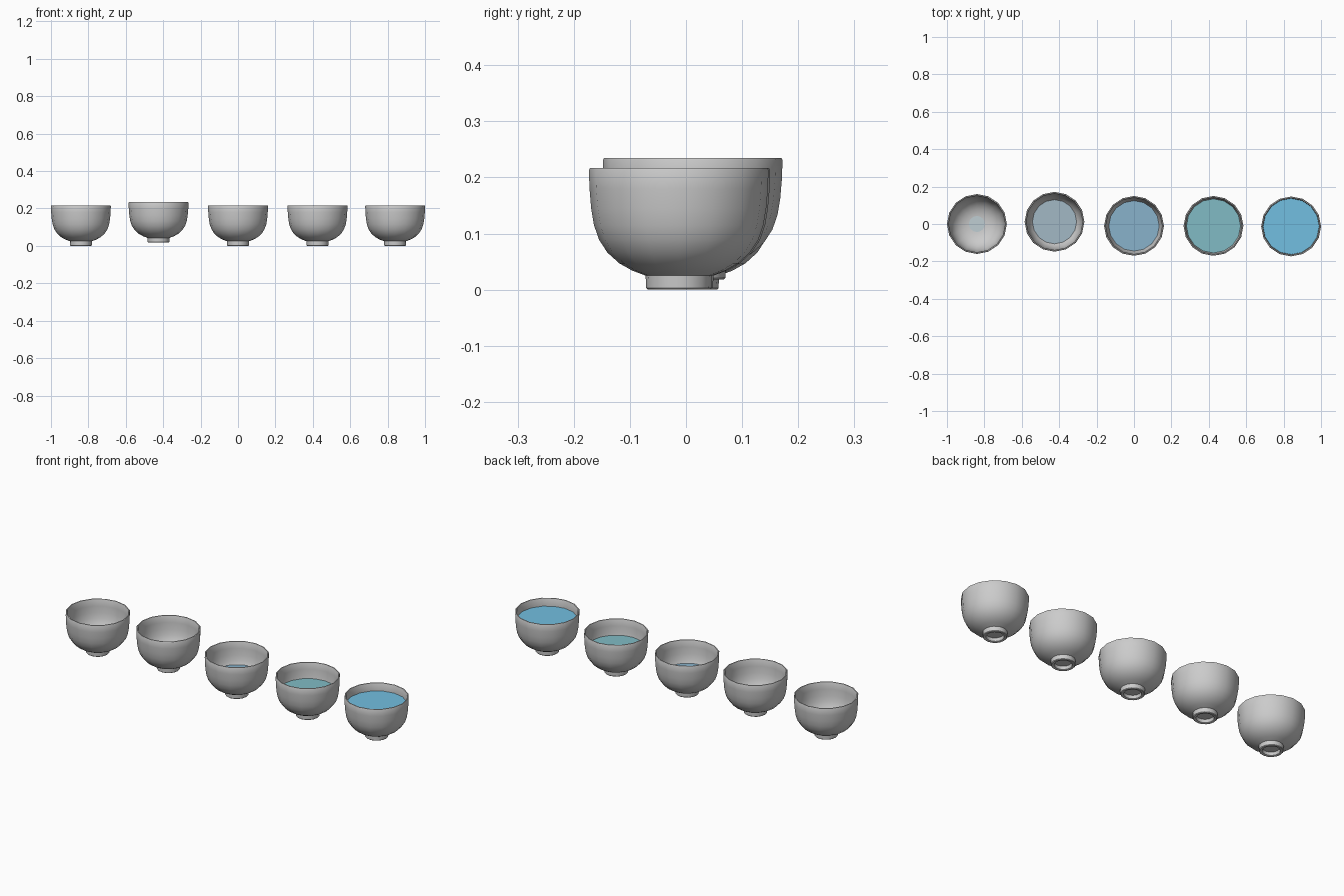
import bpy, bmesh
from math import pi, cos, sin

if "Cube" in bpy.data.objects:
    bpy.data.objects.remove(bpy.data.objects["Cube"])

SIDES = 16

# Cup half-section (radius, height): recessed base, foot ring, outer wall, rim, inner wall
PROFILE = [
    (0, 0.018), (0.040, 0.018), (0.043, 0.002), (0.046, 0), (0.055, 0), (0.058, 0.003),
    (0.059, 0.025), (0.083, 0.034), (0.106, 0.047), (0.127, 0.066), (0.142, 0.089),
    (0.151, 0.115), (0.156, 0.145), (0.159, 0.180), (0.160, 0.213), (0.158, 0.217),
    (0.153, 0.217), (0.151, 0.213), (0.150, 0.180), (0.147, 0.145), (0.142, 0.117),
    (0.133, 0.093), (0.119, 0.072), (0.100, 0.055), (0.078, 0.043), (0.050, 0.035),
    (0, 0.032)]


def finish(name, bm, loc):
    mesh = bpy.data.meshes.new(name)
    bm.to_mesh(mesh)
    bm.free()
    ob = bpy.data.objects.new(name, mesh)
    bpy.context.collection.objects.link(ob)
    ob.location = loc
    return ob


def make_cup(name, loc):
    bm = bmesh.new()
    vs = [bm.verts.new((r, 0, z)) for r, z in PROFILE]
    es = [bm.edges.new(p) for p in zip(vs, vs[1:])]
    bmesh.ops.spin(bm, geom=vs + es, cent=(0, 0, 0), axis=(0, 0, 1),
                   angle=2 * pi, steps=SIDES)
    bmesh.ops.remove_doubles(bm, verts=bm.verts[:], dist=0.0004)
    bmesh.ops.recalc_face_normals(bm, faces=bm.faces[:])
    ob = finish(name, bm, loc)
    bpy.ops.object.select_all(action='DESELECT')
    ob.select_set(True)
    bpy.context.view_layer.objects.active = ob
    bpy.ops.object.shade_smooth_by_angle(angle=pi / 5)


def make_liquid(name, loc, radius, height, color):
    bm = bmesh.new()
    ring = [(2 * pi * i / SIDES) for i in range(SIDES)]
    bm.faces.new([bm.verts.new((radius * cos(a), radius * sin(a), height)) for a in ring])
    ob = finish(name, bm, loc)
    mat = bpy.data.materials.new(name)
    mat.diffuse_color = (*color, 1)
    mat.use_nodes = True
    mat.node_tree.nodes["Principled BSDF"].inputs["Base Color"].default_value = mat.diffuse_color
    ob.data.materials.append(mat)


# Row of cups, each filled a little higher: location, liquid radius, level, colour
CUPS = [
    ((-0.84, 0, 0), 0.043, 0.035, (0.52, 0.61, 0.65)),
    ((-0.425, 0.012, 0.018), 0.118, 0.072, (0.36, 0.48, 0.56)),
    ((0, -0.010, 0), 0.136, 0.098, (0.25, 0.45, 0.60)),
    ((0.425, -0.010, 0), 0.145, 0.132, (0.22, 0.50, 0.56)),
    ((0.84, -0.013, 0), 0.150, 0.175, (0.17, 0.52, 0.75))]
for i, (loc, radius, level, color) in enumerate(CUPS, 1):
    make_cup(f"cup_{i}", loc)
    make_liquid(f"liquid_{i}", loc, radius, level, color)
